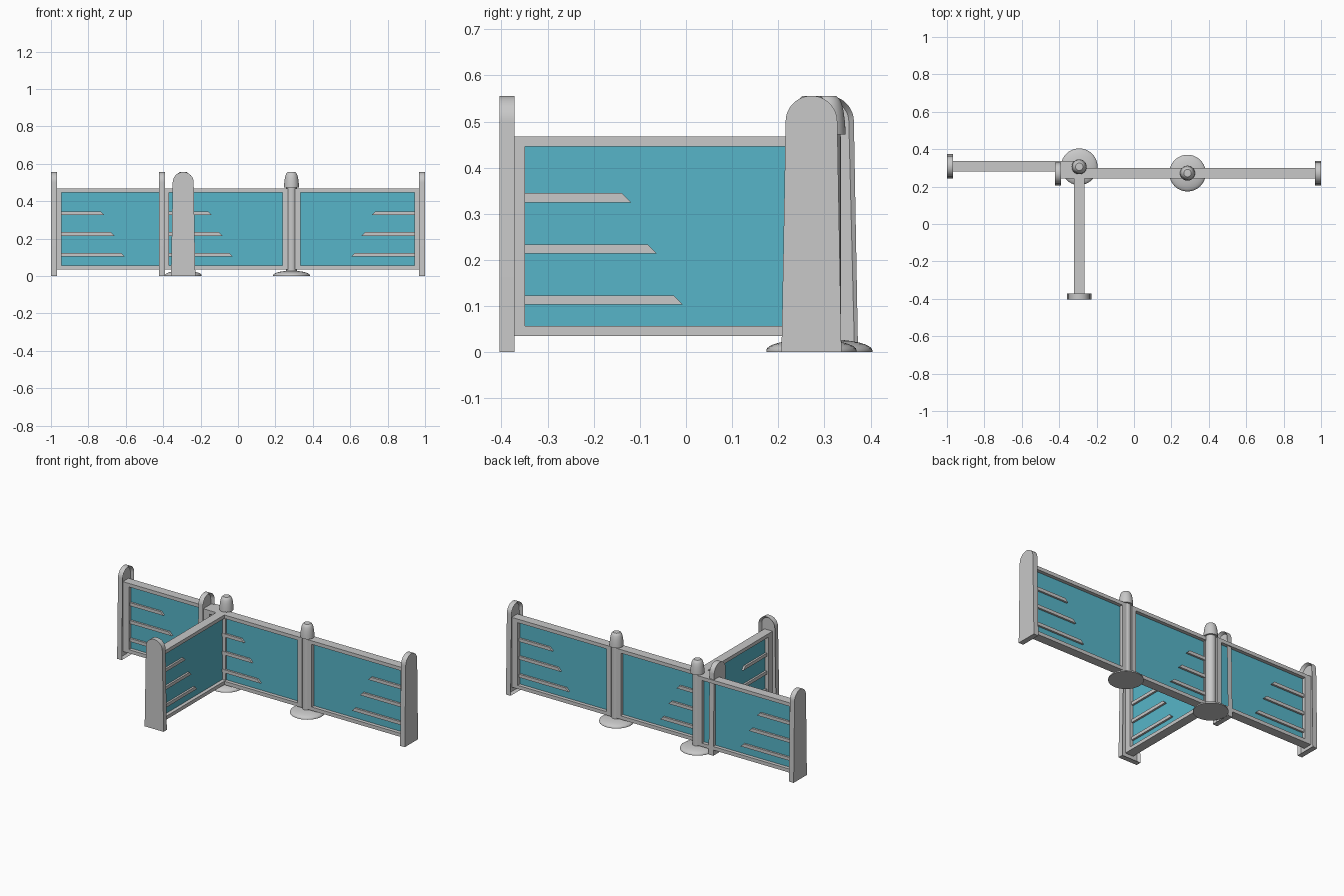
import bpy, bmesh, math
from mathutils import Matrix, Vector

if "Cube" in bpy.data.objects:
    bpy.data.objects.remove(bpy.data.objects["Cube"], do_unlink=True)


def material(name, rgb):
    m = bpy.data.materials.new(name)
    m.use_nodes = True
    m.diffuse_color = (*rgb, 1)
    m.node_tree.nodes["Principled BSDF"].inputs["Base Color"].default_value = (*rgb, 1)
    return m


GREY = material("light grey", (0.58, 0.58, 0.58))
TEAL = material("teal panel", (0.095, 0.46, 0.58))


def finish(bm, name, mat, matrix, smooth=False):
    bmesh.ops.recalc_face_normals(bm, faces=bm.faces)
    mesh = bpy.data.meshes.new(name)
    bm.to_mesh(mesh)
    bm.free()
    mesh.materials.append(mat)
    ob = bpy.data.objects.new(name, mesh)
    bpy.context.collection.objects.link(ob)
    ob.matrix_world = matrix
    if smooth:
        bpy.ops.object.select_all(action="DESELECT")
        ob.select_set(True)
        bpy.context.view_layer.objects.active = ob
        bpy.ops.object.shade_smooth_by_angle(angle=math.radians(35))
    return ob


def prism(bm, points, offset):
    """Extrude a closed outline along offset and return the far face."""
    face = bm.faces.new([bm.verts.new(p) for p in points])
    geom = bmesh.ops.extrude_face_region(bm, geom=[face], use_keep_orig=True)["geom"]
    far = [g for g in geom if isinstance(g, bmesh.types.BMFace)][0]
    bmesh.ops.translate(bm, verts=far.verts[:], vec=offset)
    return far


def slab(bm, u0, u1, z0, z1, half, slant=0):
    """Board in the panel plane, centred on it; slant cuts the upper far corner."""
    prism(bm, [(u0, -half, z0), (u1, -half, z0), (u1 - slant, -half, z1), (u0, -half, z1)],
          Vector((0, 2 * half, 0)))


def end_post(name, matrix):
    # Tapered arched plate with a hollow inner side
    bm = bmesh.new()
    r, spring = 0.056, 0.5
    outline = [(0, -0.065, 0), (0, 0.065, 0)]
    for i in range(25):
        a = math.pi * i / 24
        outline.append((0, r * math.cos(a), spring + r * math.sin(a)))
    inner = prism(bm, outline, Vector((0.032, 0, 0)))
    bmesh.ops.recalc_face_normals(bm, faces=bm.faces)
    bmesh.ops.inset_region(bm, faces=[inner], thickness=0.011)
    bmesh.ops.translate(bm, verts=inner.verts[:], vec=(-0.018, 0, 0))
    finish(bm, name, GREY, matrix, True)


def panel(name, x, y, degrees, length):
    m = Matrix.Translation((x, y, 0)) @ Matrix.Rotation(math.radians(degrees), 4, "Z")
    end_post(name + "_end_post", m)
    left, right = 0.055, length - 0.03
    low, high, half = 0.035, 0.468, 0.028

    # Frame rails and stiles
    bm = bmesh.new()
    slab(bm, 0.012, length, high - 0.022, high, half)
    slab(bm, 0.012, length, low, low + 0.022, half)
    slab(bm, 0.012, left, low + 0.022, high - 0.022, half)
    slab(bm, right, length, low + 0.022, high - 0.022, half)
    finish(bm, name + "_frame", GREY, m)

    # Coloured infill sheet
    bm = bmesh.new()
    slab(bm, left, right, low + 0.022, high - 0.022, 0.006)
    finish(bm, name + "_sheet", TEAL, m)

    # Three stepped bars with slanted tips
    bm = bmesh.new()
    for i in range(3):
        z = 0.103 + 0.111 * i
        slab(bm, left, left + 0.342 - 0.056 * i, z, z + 0.02, 0.018, 0.02)
    finish(bm, name + "_bars", GREY, m)


def lathe(name, profile, x, y):
    bm = bmesh.new()
    verts = [bm.verts.new((r, 0, z)) for r, z in profile]
    edges = [bm.edges.new(pair) for pair in zip(verts, verts[1:])]
    bmesh.ops.spin(bm, geom=verts + edges, cent=(0, 0, 0), axis=(0, 0, 1),
                   angle=2 * math.pi, steps=40)
    bmesh.ops.remove_doubles(bm, verts=bm.verts, dist=0.0001)
    finish(bm, name, GREY, Matrix.Translation((x, y, 0)), True)


def round_post(name, x, y):
    # Domed foot, tube and bullet-shaped cap
    foot = [(0, 0), (0.098, 0), (0.098, 0.004)]
    foot += [(0.098 * math.cos(a), 0.004 + 0.024 * math.sin(a))
             for a in (math.pi / 2 * i / 8 for i in range(1, 8))] + [(0, 0.028)]
    lathe(name + "_foot", foot, x, y)
    lathe(name + "_tube", [(0, 0.01), (0.029, 0.01), (0.029, 0.48), (0, 0.48)], x, y)
    cap = [(0, 0.472), (0.04, 0.472), (0.039, 0.495), (0.036, 0.52), (0.032, 0.538),
           (0.027, 0.549), (0.02, 0.555), (0, 0.556)]
    lathe(name + "_cap", cap, x, y)


panel("rear_panel", -1, 0.308, 0, 0.685)
panel("middle_panel", -0.423, 0.272, 0, 0.69)
panel("left_panel", 1, 0.272, 180, 0.695)
panel("front_panel", -0.293, -0.404, 90, 0.69)
round_post("corner_post", -0.293, 0.306)
round_post("joint_post", 0.286, 0.272)
